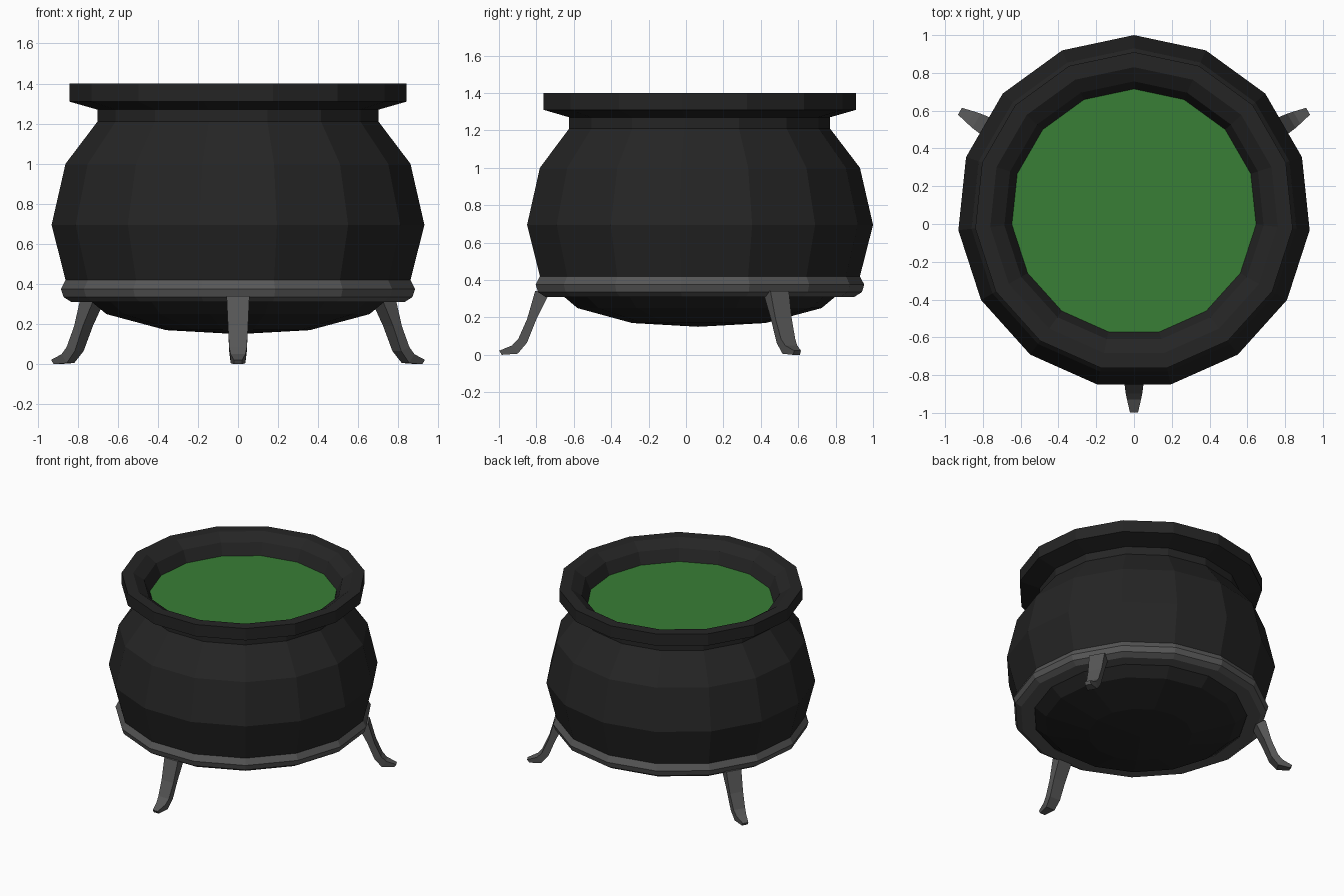
import bpy, bmesh, math
from mathutils import Matrix, Vector

if "Cube" in bpy.data.objects:
    bpy.data.objects.remove(bpy.data.objects["Cube"])

SIDES = 15
CY = 0.065  # pot axis in y


def material(name, rgb):
    m = bpy.data.materials.new(name)
    m.diffuse_color = (*rgb, 1)
    m.use_nodes = True
    m.node_tree.nodes["Principled BSDF"].inputs["Base Color"].default_value = m.diffuse_color
    return m


IRON = material("black iron", (0.018, 0.018, 0.018))
STEEL = material("grey steel", (0.095, 0.095, 0.095))
GREEN = material("green brew", (0.040, 0.210, 0.037))


def finish(bm, name, mat, outward=True):
    if outward:
        bmesh.ops.recalc_face_normals(bm, faces=bm.faces)
    me = bpy.data.meshes.new(name)
    bm.to_mesh(me)
    bm.free()
    me.materials.append(mat)
    ob = bpy.data.objects.new(name, me)
    bpy.context.collection.objects.link(ob)
    return ob


def ring(bm, r, z):
    """One loop of points around the pot axis, first point at the back."""
    angles = [math.pi / 2 + i * math.tau / SIDES for i in range(SIDES)]
    return [bm.verts.new((r * math.cos(a), CY + r * math.sin(a), z)) for a in angles]


def lathe(name, profile, mat, closed=False):
    """Turn (radius, height) points; radius 0 becomes a single pole."""
    bm = bmesh.new()
    rows = [ring(bm, r, z) if r > 0 else [bm.verts.new((0, CY, z))] * SIDES
            for r, z in profile]
    pairs = list(zip(rows, rows[1:])) + ([(rows[-1], rows[0])] if closed else [])
    for a, b in pairs:
        for i in range(SIDES):
            j = (i + 1) % SIDES
            corners = list(dict.fromkeys((a[i], a[j], b[j], b[i])))
            bm.faces.new(corners)
    return finish(bm, name, mat)


# Pot: rounded bottom, belly, neck, flared rim and inner throat down to a floor
lathe("pot", [(0, 0.15), (0.36, 0.17), (0.66, 0.25), (0.865, 0.42),
              (0.935, 0.695), (0.865, 1.0), (0.705, 1.21), (0.705, 1.27),
              (0.845, 1.31), (0.845, 1.40), (0.765, 1.40), (0.69, 1.35),
              (0.65, 1.26), (0.65, 1.22), (0, 1.22)], IRON)

# Steel band around the lower belly
lathe("band", [(0.74, 0.31), (0.835, 0.31), (0.875, 0.335), (0.888, 0.375),
               (0.865, 0.42), (0.80, 0.38)], STEEL, closed=True)

# Liquid surface
bm = bmesh.new()
bm.faces.new(ring(bm, 0.65, 1.265))
finish(bm, "liquid", GREEN, outward=False)

# Legs: outer (r, z), inner (r, z), half width for each cross-section
LEG = [((0.872, 0.34), (0.79, 0.34), 0.057),
       ((0.915, 0.19), (0.865, 0.19), 0.050),
       ((0.962, 0.085), (0.915, 0.065), 0.044),
       ((0.995, 0.05), (0.965, 0.006), 0.037),
       ((1.064, 0.022), (1.05, 0.0), 0.021)]
for label, degrees in (("front", -90), ("right", 30), ("left", 150)):
    bm = bmesh.new()
    rows = [[bm.verts.new((o[0], -w, o[1])), bm.verts.new((o[0], w, o[1])),
             bm.verts.new((i[0], w, i[1])), bm.verts.new((i[0], -w, i[1]))]
            for o, i, w in LEG]
    for a, b in zip(rows, rows[1:]):
        for k in range(4):
            n = (k + 1) % 4
            bm.faces.new((a[k], a[n], b[n], b[k]))
    bm.faces.new(rows[0])
    bm.faces.new(rows[-1])
    turn = Matrix.Translation(Vector((0, CY, 0))) @ Matrix.Rotation(math.radians(degrees), 4, 'Z')
    bm.transform(turn)
    finish(bm, label + "_leg", STEEL)
